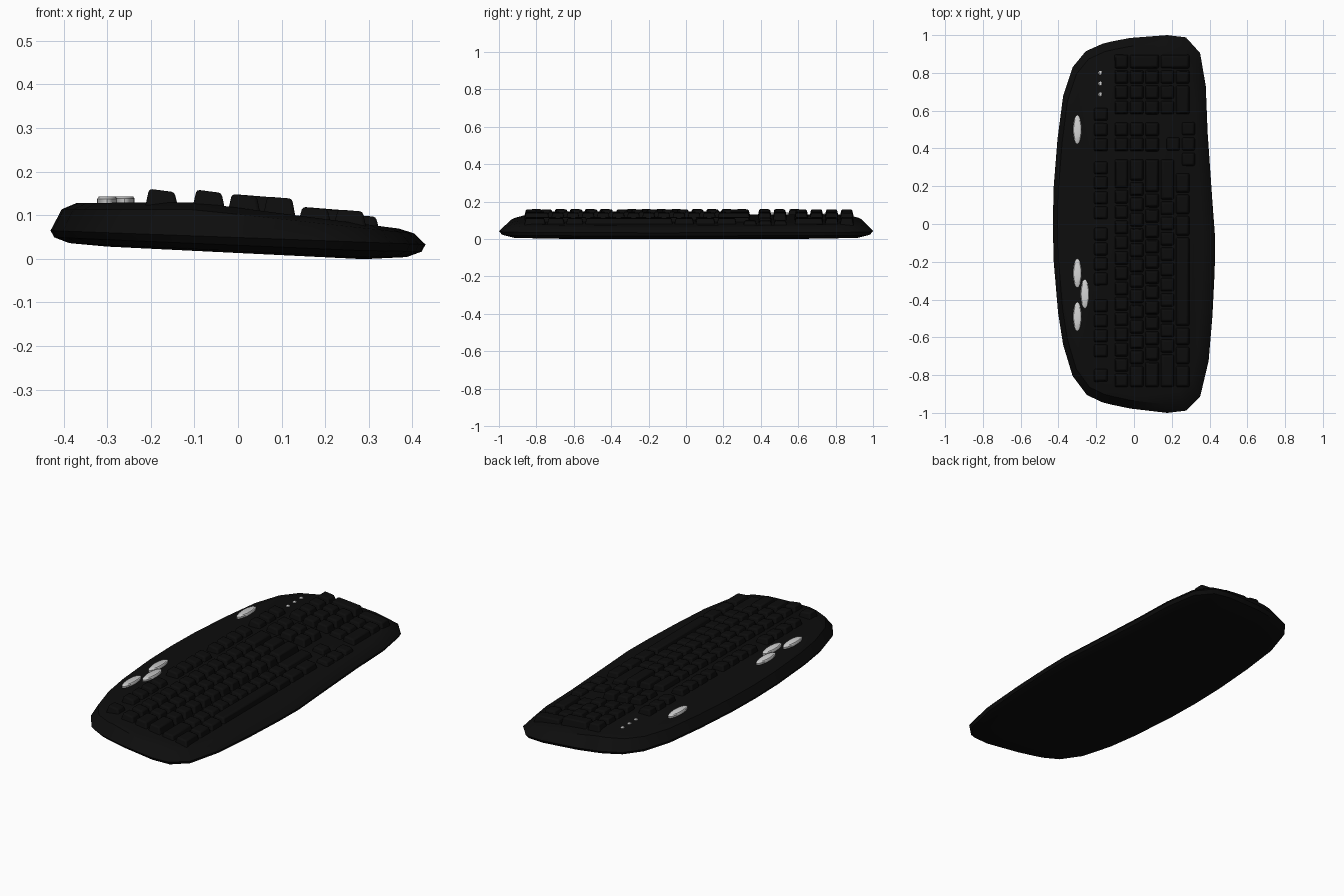
import bpy, bmesh, math

if "Cube" in bpy.data.objects:
    bpy.data.objects.remove(bpy.data.objects["Cube"])


def material(name, v):
    m = bpy.data.materials.new(name)
    m.diffuse_color = (v, v, v, 1)
    m.use_nodes = True
    m.node_tree.nodes["Principled BSDF"].inputs["Base Color"].default_value = m.diffuse_color
    return m


BLACK = material("black plastic", 0.004)
KEYBLACK = material("key black", 0.0038)
SILVER = material("silver", 0.62)


def finish(bm, name, mat, angle=35):
    bmesh.ops.recalc_face_normals(bm, faces=bm.faces)
    me = bpy.data.meshes.new(name)
    bm.to_mesh(me)
    bm.free()
    ob = bpy.data.objects.new(name, me)
    bpy.context.collection.objects.link(ob)
    me.materials.append(mat)
    bpy.ops.object.select_all(action='DESELECT')
    bpy.context.view_layer.objects.active = ob
    ob.select_set(True)
    bpy.ops.object.shade_smooth_by_angle(angle=math.radians(angle))
    return ob


# heights of the case along x: top deck, widest seam, underside
def deck(x):
    return 0.128 + 0.002 * min(1, (x + 0.4) / 0.3) - 0.129 * max(0, x + 0.1)


def seam(x):
    return 0.049 - 0.037 * x


def base(x):
    return max(0, 0.0135 - 0.049 * x)


# case outline: x at the near side, y near, x at the far side, y far
PAIRS = [(-.425, -.2, -.425, .2), (-.402, -.47, -.405, .45), (-.375, -.64, -.375, .68),
         (-.325, -.805, -.325, .83), (-.25, -.905, -.255, .915), (-.165, -.945, -.165, .955),
         (-.115, -.957, -.115, .967), (-.02, -.977, -.02, .985), (.177, -1, .177, 1),
         (.275, -.988, .275, .988), (.35, -.915, .35, .905), (.395, -.725, .38, .73),
         (.415, -.49, .39, .48), (.427, -.25, .415, .12)]
LOOP = ([(-.43, 0)] + [p[:2] for p in PAIRS] + [(.43, -.08)] + [p[2:] for p in reversed(PAIRS)])
# x scale, y scale, height (1 = deck, 0 = seam, -1 = underside)
RINGS = [(.7, .78, -1), (.9, .93, -.88), (.98, .985, -.5), (1, 1, 0), (.94, .955, .78), (.86, .89, 1)]

bm = bmesh.new()
rings = []
for sx, sy, t in RINGS:
    ring = []
    for x, y in LOOP:
        x, y = x * sx, y * sy
        end = deck(x) if t > 0 else base(x)
        ring.append(bm.verts.new((x, y, seam(x) + abs(t) * (end - seam(x)))))
    rings.append(ring)
n = len(LOOP)
for a, b in zip(rings, rings[1:]):
    for i in range(n):
        bm.faces.new((a[i], a[(i + 1) % n], b[(i + 1) % n], b[i]))
for r in (rings[0], rings[-1]):          # close top and underside with cross strips
    half = n // 2
    bm.faces.new((r[0], r[1], r[n - 1]))
    bm.faces.new((r[half], r[half - 1], r[half + 1]))
    for i in range(1, half - 1):
        bm.faces.new((r[i], r[i + 1], r[n - i - 1], r[n - i]))
finish(bm, "case", BLACK)


# one tapered key, x0..x1 deep and y0..y1 wide, top tilted towards the user
def key(bm, x0, x1, y0, y1, top, slope):
    g, ins = 0.002, 0.010
    x0, x1, y0, y1 = x0 + g, x1 - g, y0 + g, y1 - g
    c = (x0 + x1) / 2
    lo, hi = [], []
    for sx, sy in ((0, 0), (1, 0), (1, 1), (0, 1)):
        x, y = (x0, x1)[sx], (y0, y1)[sy]
        lo.append(bm.verts.new((x, y, deck(x) - 0.015)))
        x += ins if sx == 0 else -ins
        y += ins if sy == 0 else -ins
        hi.append(bm.verts.new((x, y, top + slope * (x - c))))
    bm.faces.new(hi)
    for i in range(4):
        bm.faces.new((lo[i], lo[(i + 1) % 4], hi[(i + 1) % 4], hi[i]))


def finish_keys(bm, name):
    ob = finish(bm, name, KEYBLACK)
    mod = ob.modifiers.new("rounding", 'BEVEL')
    mod.width = 0.007
    mod.segments = 2
    mod.limit_method = 'ANGLE'
    mod.angle_limit = math.radians(25)


U = 0.081                                # key pitch
START = -0.868
ROW_X = [-0.107 + U * i for i in range(5)]
ROW_TOP = [(.155, -.13), (.146, -.08), (.1405, -.08), (.1165, -.08), (.111, -.08)]

# main block, widths in key units
ROWS = [[1] * 13 + [2],
        [1.5] + [1] * 12 + [1.5],
        [1.75] + [1] * 11 + [2.25],
        [2.25] + [1] * 10 + [2.75],
        [1.5, 1.25, 1.25, 5.9, 1.4, 1.4, 1.4]]
bm = bmesh.new()
for x, (top, slope), row in zip(ROW_X, ROW_TOP, ROWS):
    y = START
    for w in row:
        key(bm, x, x + U, y, y + w * U, top, slope)
        y += w * U
finish_keys(bm, "main_keys")

# function row
bm = bmesh.new()
starts = [-.84] + [s + U * 0.98 * i for s in (-.71, -.33, .02) for i in range(4)]
starts += [.38 + U * i for i in range(3)]
for y in starts:
    key(bm, -.216, -.134, y, y + U * 0.96, .157, -.13)
finish_keys(bm, "function_keys")

# navigation keys and arrow keys
bm = bmesh.new()
for r in range(3):
    for c in range(2):
        y = .38 + U * c
        key(bm, ROW_X[r], ROW_X[r] + U, y, y + U, *ROW_TOP[r])
for c in range(3):
    y = .302 + U * c
    key(bm, .248, .328, y, y + U, .099, -.08)
key(bm, .167, .248, .383, .383 + U, .113, -.08)
finish_keys(bm, "navigation_keys")

# number pad: row, column, rows tall, columns wide
PAD = [(0, c, 1, 1) for c in range(4)]
PAD += [(r, c, 1, 1) for r in (1, 2, 3) for c in range(3)]
PAD += [(1, 3, 2, 1), (3, 3, 2, 1), (4, 0, 1, 2), (4, 2, 1, 1)]
bm = bmesh.new()
for r, c, tall, wide in PAD:
    top, slope = ROW_TOP[r]
    if tall == 2:
        top = (top + ROW_TOP[r + 1][0]) / 2
    y = .576 + U * c
    key(bm, ROW_X[r], ROW_X[r] + U * tall, y, y + U * wide, top, slope)
finish_keys(bm, "number_pad_keys")


# round silver parts: stacked (scale, height) rings
def button(bm, x, y, rx, ry, profile, sides):
    prev = None
    for s, z in profile:
        ring = [bm.verts.new((x + rx * s * math.cos(2 * math.pi * i / sides),
                              y + ry * s * math.sin(2 * math.pi * i / sides),
                              deck(x) + z)) for i in range(sides)]
        if prev:
            for i in range(sides):
                j = (i + 1) % sides
                bm.faces.new((prev[i], prev[j], ring[j], ring[i]))
        prev = ring
    bm.faces.new(prev)


bm = bmesh.new()
for x, y in ((-.3, .5), (-.3, -.26), (-.26, -.37), (-.3, -.49)):
    button(bm, x, y, .023, .077, [(1, -.01), (1, .009), (.85, .014)], 24)
finish(bm, "media_buttons", SILVER)

bm = bmesh.new()
for y in (.8, .743, .686):
    button(bm, -.178, y, .010, .011, [(1, -.01), (1, .003), (.6, .006)], 12)
finish(bm, "indicator_lights", SILVER)
